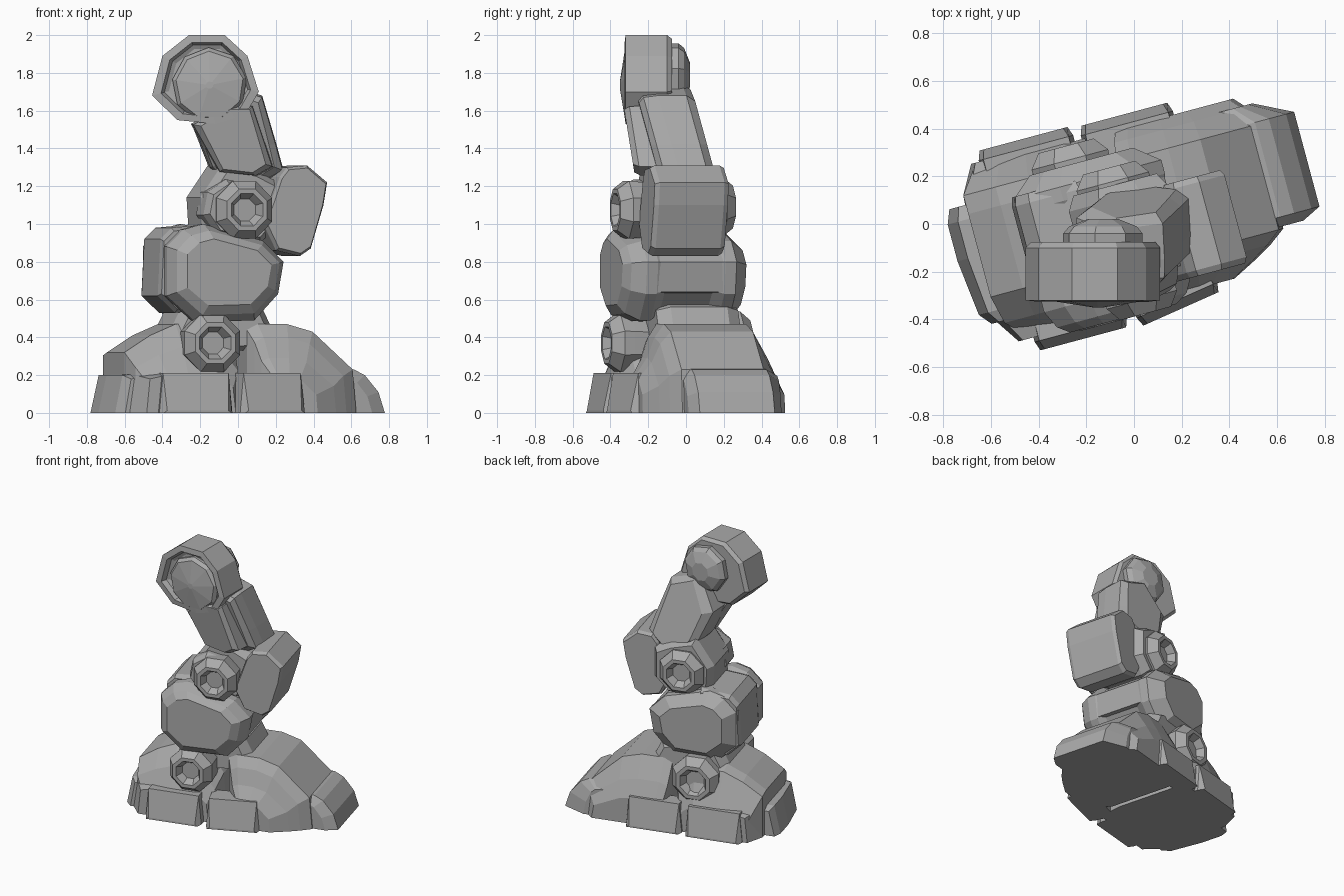
import bpy, math

if "Cube" in bpy.data.objects:
    bpy.data.objects.remove(bpy.data.objects["Cube"])

grey = bpy.data.materials.new("plain grey")
grey.diffuse_color = (0.40, 0.40, 0.40, 1)
grey.use_nodes = True
grey.node_tree.nodes["Principled BSDF"].inputs["Base Color"].default_value = grey.diffuse_color
YAW = math.radians(15)


def loft(name, profile, sections, pivot=None, yaw=YAW, lean=0.0, z0=0.0):
    """Stack scaled copies of a side profile (x, z) across the width.
    sections: (width position, x scale, z scale)"""
    n = len(profile)
    if pivot is None:
        pivot = (sum(p[0] for p in profile) / n, sum(p[1] for p in profile) / n)
    px, pz = pivot
    c, s = math.cos(yaw), math.sin(yaw)
    verts, faces = [], []
    for b, sx, sz in sections:
        for x, z in profile:
            a, h = px + (x - px) * sx, pz + (z - pz) * sz
            w = b + lean * (h - z0)
            verts.append((a * c - w * s, a * s + w * c, h))
    for k in range(len(sections) - 1):
        for i in range(n):
            j = (i + 1) % n
            faces.append((k * n + i, k * n + j, (k + 1) * n + j, (k + 1) * n + i))
    last = (len(sections) - 1) * n
    faces += [tuple(range(n))[::-1], tuple(range(last, last + n))]
    mesh = bpy.data.meshes.new(name)
    mesh.from_pydata(verts, [], faces)
    obj = bpy.data.objects.new(name, mesh)
    bpy.context.collection.objects.link(obj)
    mesh.materials.append(grey)
    # consistent outward normals
    bpy.context.view_layer.objects.active = obj
    obj.select_set(True)
    bpy.ops.object.mode_set(mode='EDIT')
    bpy.ops.mesh.select_all(action='SELECT')
    bpy.ops.mesh.normals_make_consistent(inside=False)
    bpy.ops.object.mode_set(mode='OBJECT')
    obj.select_set(False)
    return obj


def ngon(x, z, r, n, turn=0.0):
    return [(x + r * math.cos(2 * math.pi * i / n + turn),
             z + r * math.sin(2 * math.pi * i / n + turn)) for i in range(n)]


def chamfer(b0, b1, depth, scale):
    return [(b0, scale, scale), (b0 + depth, 1, 1), (b1 - depth, 1, 1), (b1, scale, scale)]


def joint_disc(name, x, z, r, inner, outer):
    """Faceted hub with a raised rim and a sunken socket"""
    d = 1 if outer > inner else -1
    rings = [(inner, .9), (outer - d * .12, .97), (outer - d * .06, 1), (outer, .72),
             (outer, .56), (outer - d * .03, .45), (outer - d * .05, .38)]
    return loft(name, ngon(x, z, r, 8, math.pi / 8), [(b, k, k) for b, k in rings])


def foot_plate(name, a0, a1, b_in, b_out, yaw=YAW):
    """Thick armour plate with a sloping outer face"""
    d = .04 if b_out > b_in else -.04
    loft(name, [(a0, 0), (a0 + .02, .21), (a1 - .02, .21), (a1, 0)],
         [(b_in, 1, 1), (b_out - d, 1, 1), (b_out, .93, .06)], pivot=((a0 + a1) / 2, 0), yaw=yaw)


# --- foot ---
loft("toe_block", [(0.0, 0), (.0, .44), (.06, .47), (.22, .47), (.36, .43), (.58, .23), (.6, 0)],
     [(-.33, .4, .42), (-.27, .68, .62), (-.23, .84, .85), (-.18, 1, 1), (.27, 1, 1),
      (.35, .96, .68), (.40, .85, .42)], pivot=(.18, 0))
loft("toe_tip", [(.45, 0), (.45, .24), (.6, .23), (.66, .2), (.735, .11), (.77, 0)],
     [(-.17, .75, .8), (-.13, 1, 1), (.28, 1, 1), (.36, .5, .85)], pivot=(.45, 0))
loft("heel_block", [(-.66, 0), (-.66, .22), (-.66, .32), (-.52, .41), (-.38, .47), (-.17, .47),
                    (-.05, .3), (-.03, 0)],
     [(-.32, .75, .45), (-.26, .92, .75), (-.14, 1, 1), (.22, 1, 1), (.30, 1, .95), (.40, .8, .45)],
     pivot=(-.3, 0))
loft("heel_plate", [(-.755, 0), (-.71, .2), (-.57, .21), (-.52, 0)],
     [(-.25, .7, .9), (-.2, .88, 1), (.04, 1, 1), (.2, 1, 1), (.26, .9, .9)], pivot=(-.52, 0))
foot_plate("rear_right_foot_plate", -.53, -.13, -.22, -.41)
foot_plate("front_right_foot_plate", -.15, .22, -.22, -.405, math.radians(24))
foot_plate("rear_left_foot_plate", -.56, -.15, .30, .465)
foot_plate("front_left_foot_plate", -.12, .28, .30, .455)
for side, b_in in (("right", -.25), ("left", .30)):
    loft(f"{side}_heel_corner", [(-.67, 0), (-.64, .2), (-.5, .22), (-.45, 0)],
         [(b_in * .5, 1, 1), (b_in, .95, 1), (b_in * 1.4, .6, .9)], pivot=(-.48, 0))

# --- ankle ---
loft("ankle_core", [(-.42, .4), (-.34, .56), (-.1, .62), (.10, .56), (.15, .46), (.1, .34), (-.35, .3)],
     chamfer(-.18, .27, .07, .82))
joint_disc("right_ankle_disc", -.225, .37, .165, -.15, -.375)
joint_disc("left_ankle_disc", -.19, .37, .18, .2, .39)

# --- lower barrel with a waist ---
loft("calf_barrel", [(-.46, .62), (-.46, .88), (-.37, .97), (-.26, 1.0), (.07, .91), (.18, .8),
                     (.15, .63), (.02, .49), (-.30, .48)],
     [(-.37, .72, .68), (-.335, .88, .86), (-.26, 1, 1), (-.20, 1, 1), (-.15, .95, .86),
      (.11, .95, .86), (.17, 1, 1), (.23, 1, 1), (.31, .7, .68)])
loft("calf_rear_box", [(-.475, .62), (-.46, .92), (-.4, .98), (-.18, 1.0), (-.18, .55), (-.38, .53)],
     chamfer(-.17, .24, .04, .92))
loft("calf_front_box", [(-.1, .6), (-.1, .88), (.11, .86), (.175, .8), (.15, .64)],
     chamfer(-.24, .21, .03, .95))

# --- middle joint ---
loft("shin_core", [(-.24, .98), (-.25, 1.14), (-.12, 1.33), (.06, 1.28), (.18, 1.22), (.18, 1.0),
                   (.08, .9), (-.15, .9)], chamfer(-.22, .18, .06, .84))
loft("middle_collar", ngon(-.10, 1.08, .16, 8, .2), [(-.1, 1, 1), (-.25, 1, 1), (-.30, .85, .85)])
joint_disc("right_middle_disc", -.05, 1.075, .165, -.14, -.375)
joint_disc("left_middle_disc", -.04, 1.09, .17, .1, .255)

# --- front guard ---
loft("shin_guard", [(.16, 1.25), (.20, 1.30), (.31, 1.31), (.42, 1.22), (.40, 1.1), (.33, .87),
                    (.27, .83), (.14, .86), (.07, 1.0)],
     [(-.28, .92, .94), (-.255, 1, 1), (.10, 1, 1), (.125, .92, .94)])

# --- upper link and knee, leaning sideways ---
loft("upper_link", [(-.24, 1.52), (-.15, 1.3), (-.08, 1.23), (.13, 1.22), (.24, 1.28), (.2, 1.42),
                    (.12, 1.68), (-.1, 1.75)],
     [(-.23, .75, .85), (-.20, .95, .96), (-.12, 1, 1), (.03, 1, 1), (.07, .75, .88)],
     yaw=math.radians(3), lean=-.26, z0=1.55)
loft("link_front_panel", [(-.25, 1.53), (-.1, 1.27), (.10, 1.25), (.19, 1.3), (.08, 1.63), (-.05, 1.63)],
     [(-.31, .78, .88), (-.28, .95, .96), (-.12, 1, 1)], yaw=0, lean=-.16, z0=1.5)
loft("knee_ring", [(-.26, 2.0), (-.07, 2.0), (.05, 1.89), (.11, 1.7), (.04, 1.58), (-.12, 1.53),
                   (-.32, 1.55), (-.455, 1.68), (-.4, 1.89)],
     [(-.28, .7, .7), (-.29, .78, .78), (-.325, .84, .84), (-.32, 1, 1), (-.1, 1, 1), (-.075, .92, .92)],
     yaw=0)
loft("knee_front_boss", ngon(-.15, 1.735, .2, 9, .2),
     [(-.2, 1, 1), (-.30, 1, 1), (-.325, .9, .9), (-.35, .1, .1)], yaw=0)
loft("knee_back_boss", ngon(-.13, 1.79, .17, 8, .2),
     [(-.12, 1, 1), (-.04, 1, 1), (-.01, .85, .85), (.02, .4, .4)], yaw=0)
